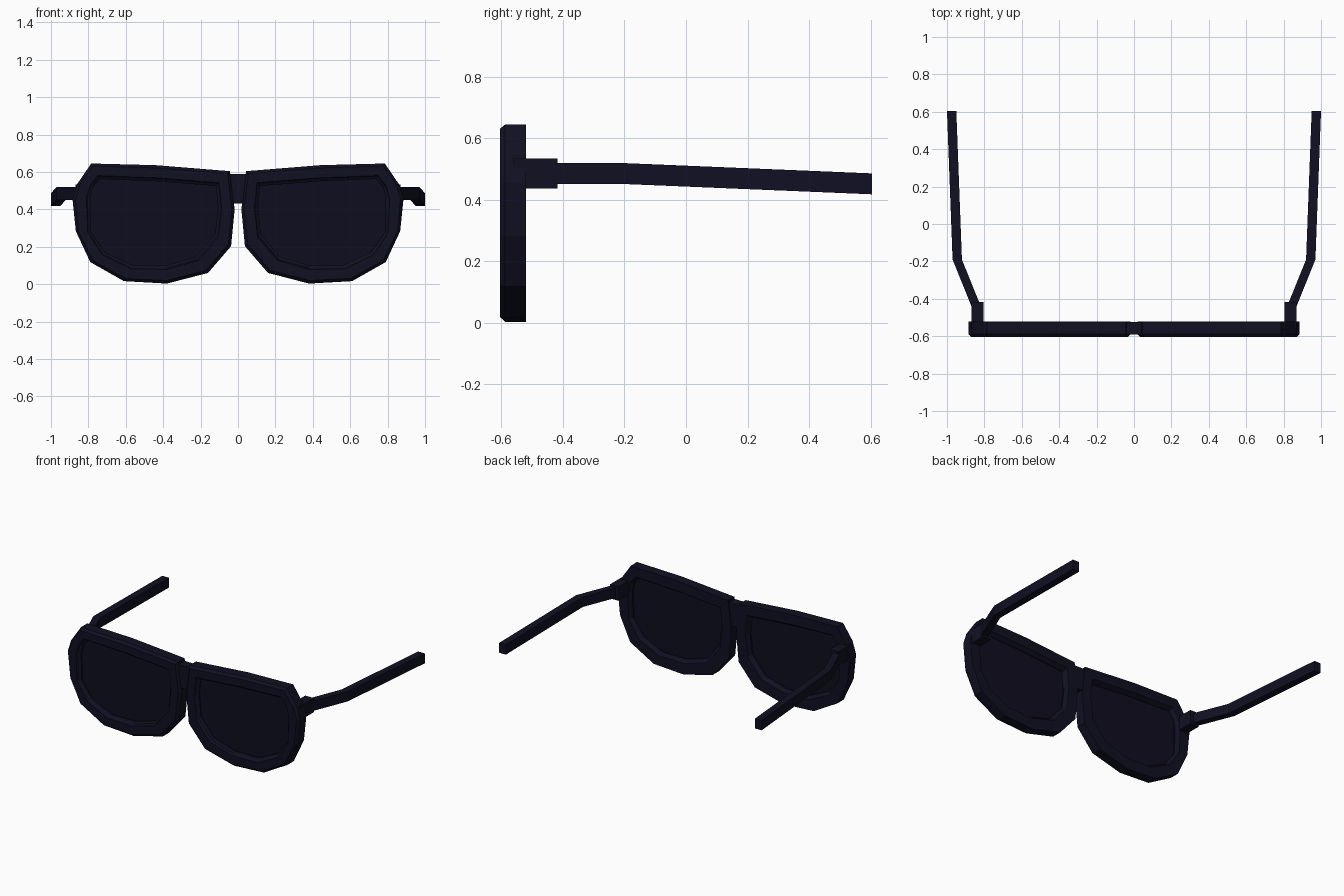
import bpy, bmesh
from mathutils import Vector

if "Cube" in bpy.data.objects:
    bpy.data.objects.remove(bpy.data.objects["Cube"])


def material(name, rgb):
    m = bpy.data.materials.new(name)
    m.diffuse_color = (*rgb, 1)
    m.use_nodes = True
    m.node_tree.nodes["Principled BSDF"].inputs["Base Color"].default_value = m.diffuse_color
    return m


FRAME = material("navy black frame", (0.0052, 0.005, 0.0165))
LENS = material("dark lens", (0.0045, 0.0043, 0.0135))


def make(name, rings, mat, side=1, loop=False):
    """Loft rings of points; cap the ends, or close the loft into a loop."""
    bm = bmesh.new()
    vs = [[bm.verts.new((p[0] * side, p[1], p[2])) for p in r] for r in rings]
    pairs = list(zip(vs, vs[1:])) + ([(vs[-1], vs[0])] if loop else [])
    for a, b in pairs:
        for i in range(len(a)):
            j = (i + 1) % len(a)
            bm.faces.new((a[i], a[j], b[j], b[i]))
    if not loop:
        bm.faces.new(vs[0])
        bm.faces.new(vs[-1])
    bmesh.ops.recalc_face_normals(bm, faces=bm.faces)
    me = bpy.data.meshes.new(name)
    bm.to_mesh(me)
    bm.free()
    me.materials.append(mat)
    ob = bpy.data.objects.new(name, me)
    bpy.context.collection.objects.link(ob)
    return ob


def box(name, x0, x1, y0, y1, z0, z1, side=1):
    return make(name, [[(x0, y, z0), (x1, y, z0), (x1, y, z1), (x0, y, z1)]
                       for y in (y0, y1)], FRAME, side)


# rim outline and matching lens opening (x, z)
OUTER = [(.043, .604), (.44, .636), (.785, .645), (.86, .535), (.885, .455),
         (.867, .283), (.79, .118), (.61, .016), (.38, .003), (.16, .06),
         (.037, .203), (.018, .40)]
INNER = [(.118, .525), (.44, .55), (.74, .562), (.775, .52), (.79, .46),
         (.785, .275), (.71, .17), (.56, .10), (.38, .10), (.225, .145),
         (.123, .267), (.107, .41)]


def outline(t, y):
    """Blend from the outer outline (0) to the opening (1) at depth y."""
    return [(*Vector(o).lerp(Vector(i), t), y) for o, i in zip(OUTER, INNER)]


def ring(t, y):
    return [(x, y, z) for x, z, y in outline(t, y)]


for side, tag in ((1, "right"), (-1, "left")):
    # rim with chamfered front edge and a stepped opening
    make("rim_" + tag, [ring(0, -.52), ring(0, -.588), ring(.17, -.605),
                        ring(.78, -.605), ring(.86, -.588), ring(1, -.58),
                        ring(1, -.545), ring(.8, -.52)], FRAME, side, True)
    # lens
    make("lens_" + tag, [ring(1, -.57), ring(1, -.555)], LENS, side)
    # hinge block
    box("hinge_" + tag, .805, .87, -.56, -.417, .437, .534, side)
    # temple arm: bent outward, then running back and slightly down
    path = [(.84, -.45, .485), (.945, -.19, .485), (.975, .605, .452)]
    make("temple_arm_" + tag,
         [[(x + dx, y, z + dz) for dx, dz in
           ((-.025, -.034), (.025, -.034), (.025, .034), (-.025, .034))]
          for x, y, z in path], FRAME, side)

# bridge
box("bridge", -.07, .07, -.59, -.525, .432, .588)
